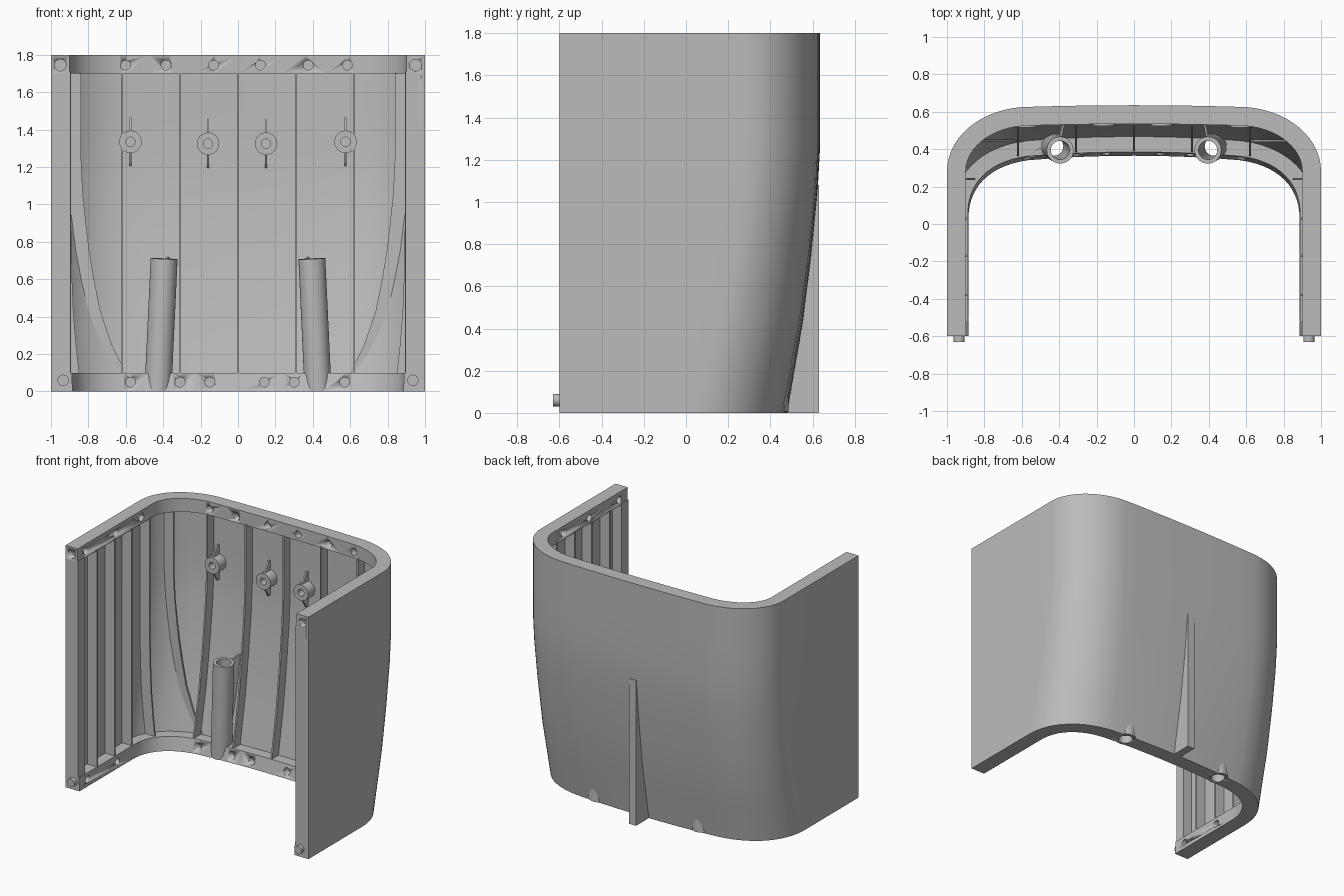
import bpy, bmesh, math
from mathutils import Vector

if "Cube" in bpy.data.objects:
    bpy.data.objects.remove(bpy.data.objects["Cube"])

grey = bpy.data.materials.new("light grey")
grey.diffuse_color = (0.5, 0.5, 0.5, 1)
grey.use_nodes = True
grey.node_tree.nodes["Principled BSDF"].inputs["Base Color"].default_value = grey.diffuse_color


def lerp(table, v):
    for (a, fa), (b, fb) in zip(table, table[1:]):
        if v <= b:
            return fa + (fb - fa) * max(0, v - a) / (b - a)
    return table[-1][1]


def finish(bm, name, smooth=True):
    bmesh.ops.recalc_face_normals(bm, faces=bm.faces)
    me = bpy.data.meshes.new(name)
    bm.to_mesh(me)
    bm.free()
    ob = bpy.data.objects.new(name, me)
    bpy.context.collection.objects.link(ob)
    me.materials.append(grey)
    if smooth:
        bpy.ops.object.select_all(action='DESELECT')
        ob.select_set(True)
        bpy.context.view_layer.objects.active = ob
        bpy.ops.object.shade_smooth_by_angle(angle=math.radians(25))
    return ob


# Outer plan curve at a height: straight side, rounded corner, nearly flat back
LEAN = [(0, 0), (.43, .48), (.75, .74), (1.05, .93), (1.25, 1), (1.8, 1)]
LOW = [(1, .03), (1, .25), (.85, .42), (.58, .455), (.3, .48), (0, .48)]
HIGH = [(1, .28), (1, .46), (.83, .607), (.6, .625), (.3, .635), (0, .635)]


def half(z):
    f = lerp(LEAN, z)
    p = [Vector(a).lerp(Vector(b), f) for a, b in zip(LOW, HIGH)]
    pts = [Vector((1, -.6))]
    for i in range(15):
        t = i / 14
        s = 1 - t
        pts.append(p[0]*s**3 + p[1]*3*s*s*t + p[2]*3*s*t*t + p[3]*t**3)
    for i in range(1, 6):
        t = i / 5
        s = 1 - t
        pts.append(p[3]*s*s + p[4]*2*s*t + p[5]*t*t)
    return pts


def loop(z, d):
    pts = half(z)
    pts += [Vector((-p.x, p.y)) for p in pts[-2::-1]]
    out = []
    for i, p in enumerate(pts):
        t = pts[min(i + 1, len(pts) - 1)] - pts[max(i - 1, 0)]
        if i < 2:
            t = Vector((0, 1))
        elif i > len(pts) - 3:
            t = Vector((0, -1))
        n = Vector((-t.y, t.x)).normalized()
        out.append(Vector((p.x + n.x*d, p.y + n.y*d, z)))
    return out


def wall_x(y, z):
    return lerp([(p.y, p.x) for p in half(z)], y)


def wall_y(x, z):
    return lerp([(p.x, p.y) for p in reversed(half(z)[1:])], abs(x))


# Shell: thin wall with thick top and bottom rims
mid = [.25, .43, .6, .75, .9, 1.05, 1.15, 1.25, 1.5]
outer = [(z, 0) for z in [0, .1] + mid + [1.7, 1.8]]
inner = [(0, .115), (.1, .112), (.1, .03)] + [(z, .03) for z in mid]
inner += [(1.7, .03), (1.7, .1), (1.8, .1)]
bm = bmesh.new()
ring = [[bm.verts.new(v) for v in loop(z, d)] for z, d in outer + inner[::-1]]
for a, b in zip(ring, ring[1:] + ring[:1]):
    for i in range(len(a) - 1):
        bm.faces.new((a[i], a[i + 1], b[i + 1], b[i]))
for end in (0, -1):
    bm.faces.new([r[end] for r in ring])
shell = finish(bm, "shell")


def tube(name, p0, p1, R, r=0, seg=24):
    p0, p1 = Vector(p0), Vector(p1)
    q = (p1 - p0).to_track_quat('Z', 'Y')
    bm = bmesh.new()
    rows = [(p0, R), (p1, R)] + ([(p1, r), (p0, r)] if r else [])
    rings = [[bm.verts.new(c + q @ Vector((rad*math.cos(2*math.pi*i/seg),
              rad*math.sin(2*math.pi*i/seg), 0))) for i in range(seg)]
             for c, rad in rows]
    pairs = list(zip(rings, rings[1:] + rings[:1])) if r else [rings]
    for a, b in pairs:
        for i in range(seg):
            j = (i + 1) % seg
            bm.faces.new((a[i], a[j], b[j], b[i]))
    if not r:
        bm.faces.new(rings[0])
        bm.faces.new(rings[1])
    return finish(bm, name)


def plate(name, pts, thick):
    t = Vector(thick)
    bm = bmesh.new()
    a = [bm.verts.new(Vector(p) - t / 2) for p in pts]
    b = [bm.verts.new(Vector(p) + t / 2) for p in pts]
    bm.faces.new(a)
    bm.faces.new(b)
    for i in range(len(a)):
        j = (i + 1) % len(a)
        bm.faces.new((a[i], a[j], b[j], b[i]))
    return finish(bm, name, False)


def cut(cutter):
    cutter.hide_render = True
    cutter.hide_set(True)
    m = shell.modifiers.new("hole", 'BOOLEAN')
    m.operation = 'DIFFERENCE'
    m.solver = 'EXACT'
    m.object = cutter


# Blind holes in the rims
for z, d, xs in ((1.745, .1, (-.6, -.385, -.13, .12, .375, .585)),
                 (.05, .113, (-.575, -.31, -.15, .14, .3, .57))):
    for x in xs:
        y = wall_y(x, z) - d
        cut(tube("rim_hole_cutter", (x, y - .06, z), (x, y + .05, z), .026))
for s in (-1, 1):
    for z, ys in ((1.745, (-.5, -.15, .15)), (.05, (-.5, -.15))):
        for y in ys:
            cut(tube("side_hole_cutter", (s*.83, y, z), (s*.94, y, z), .026))
    cut(tube("front_hole_cutter", (s*.95, -.65, 1.745), (s*.95, -.55, 1.745), .031))

# Ribs run from the lower rim to the upper rim
zs = [.09] + mid + [1.71]
for x in (-.62, -.31, 0, .31, .62):
    edge = [(x, wall_y(x, z) - .105, z) for z in zs]
    back = [(x, wall_y(x, z) - .022, z) for z in reversed(zs)]
    plate("back_rib", edge + back, (.012, 0, 0))
for s in (-1, 1):
    for y in (-.38, -.17, .03, .24, .445):
        edge = [(s*(wall_x(y, z) - .108), y, z) for z in zs]
        back = [(s*(wall_x(y, z) - .025), y, z) for z in reversed(zs)]
        plate("side_rib", edge + back, (0, .012, 0))

    # Front post and locating peg
    x0, x1 = s*.895, s*.975
    plate("front_post", [(x0, -.56, .09), (x1, -.56, .09),
                         (x1, -.56, 1.71), (x0, -.56, 1.71)], (0, .08, 0))
    tube("front_peg", (s*.935, -.63, .06), (s*.935, -.58, .06), .03)

    # Slanted socket with a web to the wall
    low, top = Vector((s*.428, .415, .003)), Vector((s*.395, .395, .71))
    tube("socket", low, top, .072, .05, 32)
    axis = (top - low).normalized()
    cut(tube("socket_cutter", low - axis*.1, low + axis*.3, .052, 0, 32))
    plate("socket_web", [(s*.42, .475, .09), (s*.395, wall_y(.4, .09) - .02, .09),
                         (s*.372, wall_y(.37, .72) - .02, .72),
                         (s*.392, .46, .70)], (.012, 0, 0))

# Mounting bosses with upper and lower gussets
for x, z in ((-.575, 1.335), (-.16, 1.325), (.15, 1.325), (.575, 1.335)):
    y = wall_y(x, z)
    tube("boss", (x, y - .11, z), (x, y - .02, z), .06, .025)
    for s in (-1, 1):
        plate("boss_gusset", [(x, y - .1, z + s*.055), (x, y - .02, z + s*.055),
                              (x, y - .02, z + s*.13), (x, y - .05, z + s*.13)],
              (.012, 0, 0))

# Rear fin fills the gap behind the leaning wall
plate("rear_fin", [(0, .46, 0), (0, .63, 0), (0, .63, 1.08), (0, .6, 1.08),
                   (0, wall_y(0, .43) - .02, .43)], (.06, 0, 0))
